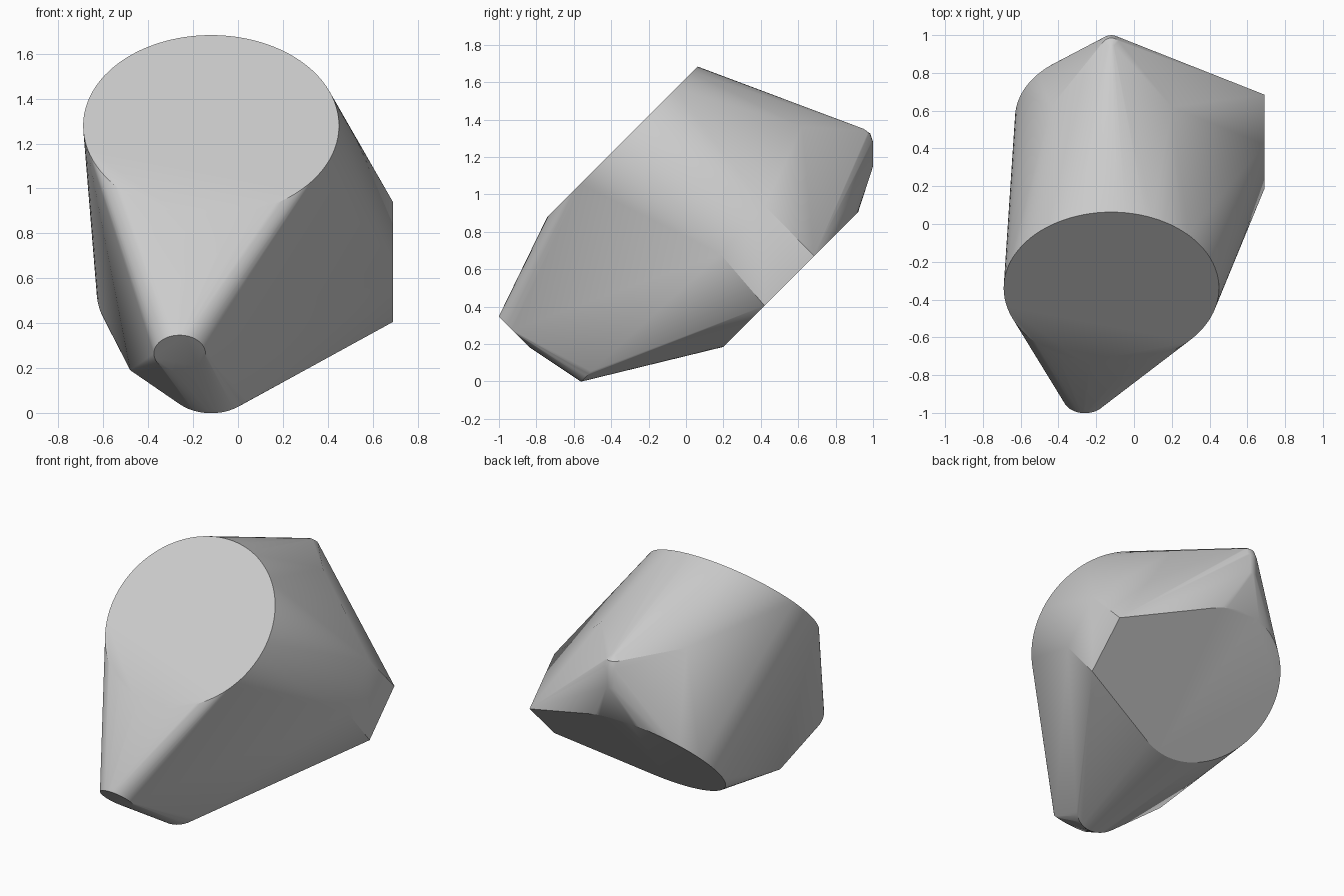
import bpy, bmesh, math
from mathutils import Vector

cube = bpy.data.objects.get("Cube")
if cube:
    bpy.data.objects.remove(cube, do_unlink=True)

grey = bpy.data.materials.new("light grey")
grey.use_nodes = True
colour = (0.6, 0.6, 0.6, 1)
grey.diffuse_color = colour
grey.node_tree.nodes["Principled BSDF"].inputs["Base Color"].default_value = colour

bm = bmesh.new()
MID = -0.12


def ring(centre, normal, radius, sides=64):
    """Add a circle of points facing along normal."""
    across = Vector((1, 0, 0))
    up = Vector(normal).normalized().cross(across)
    for i in range(sides):
        a = math.tau * i / sides
        bm.verts.new(Vector(centre) + radius * (math.cos(a) * across + math.sin(a) * up))


def points(*coords):
    for co in coords:
        bm.verts.new(co)


# Two large parallel discs, tilted halfway between front and top
TILT = (0, -1, 1)
ring((MID, -0.34, 1.28), TILT, 0.57, 96)
ring((MID, 0.56, 0.545), TILT, 0.51, 96)

# Small front nozzle disc and rounded lower lip
ring((-0.26, -0.92, 0.265), (0, -1, -1), 0.115, 48)
ring((MID, -0.42, 0.14), TILT, 0.2, 48)

# Rounded rear tip
for z, r in ((1.15, 0.07), (1.28, 0.07), (1.325, 0.055), (1.35, 0.02)):
    ring((MID, 0.93, z), (0, 0, 1), r, 24)

# Square side plate, rear shoulders and lower side corner
points((0.69, 0.42, 0.405), (0.69, 0.685, 0.67), (0.69, 0.42, 0.94), (0.69, 0.185, 0.68))
points((MID + 0.32, 0.62, 1.36), (MID - 0.32, 0.62, 1.36), (-0.48, -0.32, 0.19))

# Wrap everything in one skin
result = bmesh.ops.convex_hull(bm, input=bm.verts[:])
loose = [v for v in bm.verts if not v.link_faces]
bmesh.ops.delete(bm, geom=loose, context='VERTS')
bmesh.ops.dissolve_limit(bm, angle_limit=math.radians(0.3), verts=bm.verts[:], edges=bm.edges[:])
bmesh.ops.recalc_face_normals(bm, faces=bm.faces[:])

mesh = bpy.data.meshes.new("faceted_body")
bm.to_mesh(mesh)
bm.free()
mesh.materials.append(grey)
body = bpy.data.objects.new("faceted_body", mesh)
bpy.context.collection.objects.link(body)

bpy.ops.object.select_all(action='DESELECT')
body.select_set(True)
bpy.context.view_layer.objects.active = body
bpy.ops.object.shade_smooth_by_angle(angle=math.radians(30))
